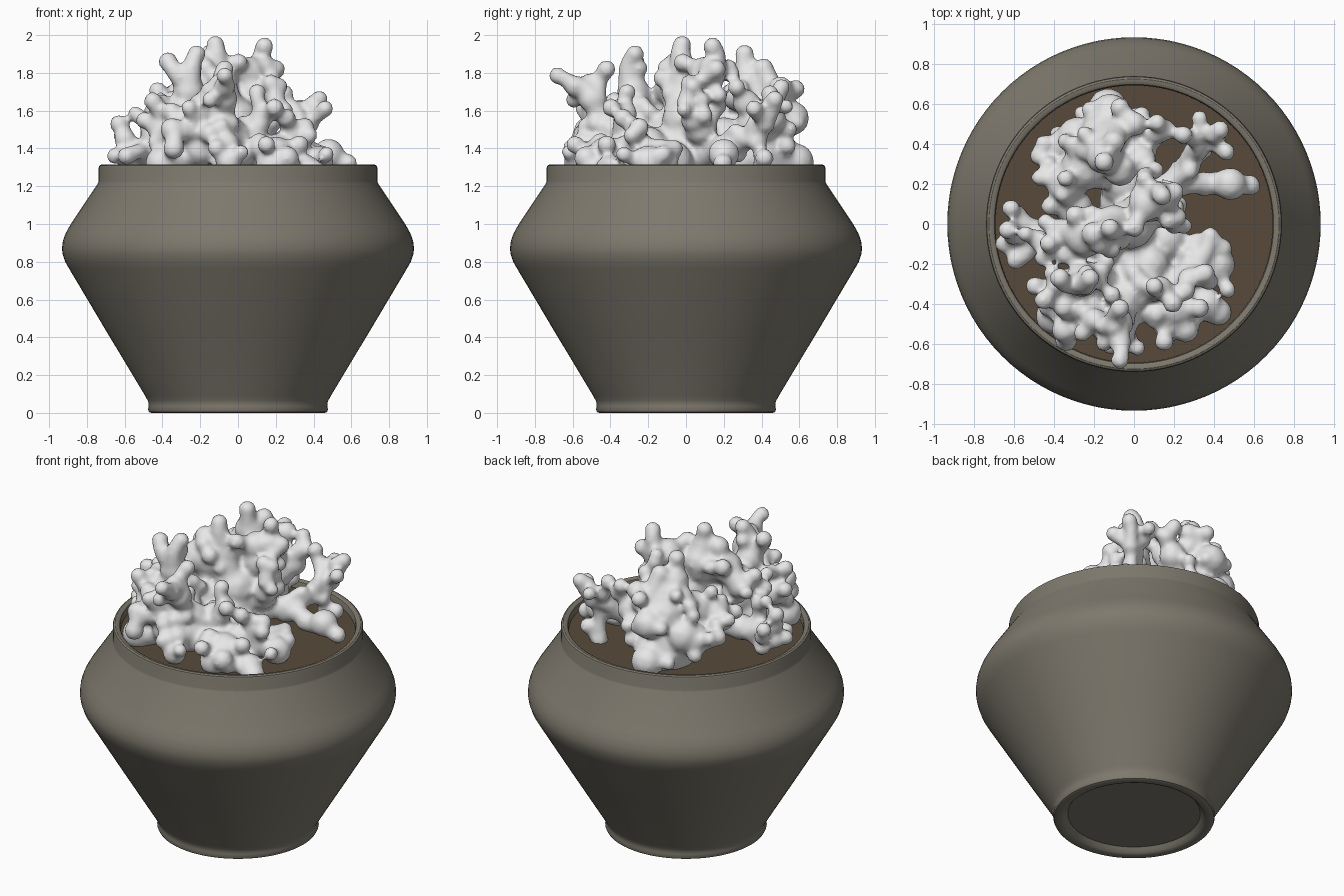
import bpy, bmesh, math, random
from mathutils import Vector

random.seed(11)


def material(name, rgb):
    m = bpy.data.materials.new(name)
    m.diffuse_color = (*rgb, 1)
    return m


def add_object(name, me, mat):
    ob = bpy.data.objects.new(name, me)
    bpy.context.collection.objects.link(ob)
    me.materials.append(mat)
    bpy.ops.object.select_all(action='DESELECT')
    ob.select_set(True)
    bpy.context.view_layer.objects.active = ob
    return ob


def lathe(name, profile, mat, n=96):
    bm = bmesh.new()
    rings = []
    for r, z in profile:
        if r == 0:
            rings.append([bm.verts.new((0, 0, z))] * n)
        else:
            rings.append([bm.verts.new((r * math.cos(2 * math.pi * i / n),
                                        r * math.sin(2 * math.pi * i / n), z)) for i in range(n)])
    for a, b in zip(rings, rings[1:]):
        for i in range(n):
            j = (i + 1) % n
            bm.faces.new(dict.fromkeys((a[i], a[j], b[j], b[i])))
    me = bpy.data.meshes.new(name)
    bm.to_mesh(me)
    bm.free()
    add_object(name, me, mat)
    bpy.ops.object.shade_smooth_by_angle(angle=math.radians(32))


clay = material("grey_brown_clay", (0.207, 0.190, 0.153))
earth = material("brown_soil", (0.095, 0.068, 0.042))
white = material("off_white", (0.8, 0.8, 0.8))

# Pot: recessed foot, flared body, rounded shoulder, upright rim
lathe("pot", [(0, .035), (.39, .035), (.40, .025), (.412, .008), (.43, 0), (.46, 0), (.471, .005),
              (.476, .016), (.474, .035), (.473, .05), (.478, .065), (.49, .088), (.70, .437),
              (.895, .765), (.915, .80), (.928, .84), (.932, .87), (.927, .91), (.913, .95),
              (.888, .995), (.742, 1.215), (.738, 1.225), (.738, 1.298), (.734, 1.309),
              (.724, 1.315), (.708, 1.314), (.697, 1.307), (.692, 1.295), (.692, 1.2)], clay)

# Soil
lathe("soil", [(.693, 1.266), (.35, 1.268), (0, 1.27)], earth)

# Branching plant: overlapping balls fused by a remesh
unit = bmesh.new()
bmesh.ops.create_icosphere(unit, subdivisions=2, radius=1)
unit.verts.index_update()
ball_verts = [v.co.copy() for v in unit.verts]
ball_faces = [[v.index for v in f.verts] for f in unit.faces]
unit.free()
verts, faces = [], []


def ball(p, r):
    k = len(verts)
    verts.extend([p + v * r for v in ball_verts])
    faces.extend([[i + k for i in f] for f in ball_faces])


def jitter(a):
    return Vector([random.uniform(-a, a) for _ in range(3)])


def tube(p, q, r, s):
    # slightly crooked segment with a narrower waist
    length = (q - p).length
    bend = jitter(.2 * length)
    steps = max(2, math.ceil(length / 0.03))
    for i in range(steps + 1):
        t = i / steps
        w = math.sin(math.pi * t)
        ball(p.lerp(q, t) + bend * w, (r + (s - r) * t) * (1 - .15 * w))


def knobs(q, s, count):
    # short ball-ended stubs pointing outwards from the middle
    for _ in range(count):
        d = (q - Vector((0, 0, 1.3))).normalized() * .8 + jitter(1)
        d.normalize()
        e = q + d * (s + random.uniform(.025, .065))
        h = math.hypot(e.x, e.y)
        if h < .63 and 1.3 < e.z < 1.86 - .5 * max(0, h - .3):
            tube(q + d * s * .5, e, min(s, .05), .038)
            ball(e, random.uniform(.042, .056))


def grow(*nodes):
    pts = [(Vector(n[:3]), n[3] * 1.08) for n in nodes]
    for (p, r), (q, s) in zip(pts, pts[1:]):
        tube(p, q, r, s)
        ball(q, s * 1.1)
        knobs(q, s, 2)


def lumps(*nodes):
    for *p, r in nodes:
        ball(Vector(p), r)
        knobs(Vector(p), r, 3)


# middle
grow((0, -.05, 1.3, .14), (-.02, 0, 1.55, .11), (-.1, 0, 1.75, .085), (-.12, -.02, 1.95, .043))
grow((-.02, 0, 1.55, .1), (.08, .1, 1.7, .08), (.13, .14, 1.82, .065), (.14, .14, 1.94, .043))
grow((.13, .14, 1.78, .065), (.2, .16, 1.82, .045))
grow((-.1, 0, 1.7, .08), (-.24, -.07, 1.72, .085), (-.36, -.05, 1.64, .07))
grow((-.24, -.07, 1.7, .08), (-.2, -.05, 1.85, .055))
grow((.08, .1, 1.6, .07), (.17, .04, 1.55, .06), (.2, .0, 1.64, .045))
lumps((.06, .1, 1.8, .09), (-.22, -.06, 1.72, .085), (-.3, -.08, 1.58, .085), (-.3, .08, 1.48, .1),
      (.12, .08, 1.5, .09), (-.15, -.1, 1.5, .1))
# right and front right
grow((0, 0, 1.4, .1), (.15, -.08, 1.33, .1), (.3, -.22, 1.36, .08), (.42, -.2, 1.33, .075))
grow((.3, -.2, 1.38, .07), (.38, -.06, 1.4, .04))
grow((.28, -.25, 1.42, .07), (.27, -.27, 1.51, .045))
grow((0, -.1, 1.4, .1), (.05, -.3, 1.45, .08), (.13, -.32, 1.58, .055))
grow((.05, -.3, 1.38, .1), (.2, -.42, 1.36, .09), (.26, -.53, 1.35, .055))
grow((.2, -.4, 1.33, .1), (.36, -.4, 1.28, .075), (.42, -.44, 1.26, .06))
lumps((.08, -.2, 1.42, .1), (.2, -.3, 1.38, .1), (.18, -.5, 1.31, .09), (.0, -.42, 1.38, .09))
# front
grow((0, -.1, 1.4, .1), (-.05, -.38, 1.5, .07), (-.07, -.5, 1.66, .06), (-.07, -.59, 1.73, .05),
     (-.07, -.68, 1.785, .04))
grow((-.07, -.48, 1.66, .06), (-.07, -.42, 1.82, .043))
grow((-.05, -.38, 1.45, .08), (-.06, -.54, 1.42, .06), (-.05, -.58, 1.33, .06))
# front left
grow((-.1, -.1, 1.4, .1), (-.25, -.3, 1.5, .09), (-.26, -.28, 1.7, .075), (-.22, -.27, 1.9, .043))
grow((-.26, -.28, 1.72, .065), (-.37, -.27, 1.86, .045))
grow((-.25, -.3, 1.5, .08), (-.4, -.34, 1.5, .07), (-.45, -.38, 1.65, .043))
grow((-.25, -.3, 1.45, .09), (-.22, -.45, 1.52, .08), (-.2, -.48, 1.63, .055))
grow((-.22, -.44, 1.48, .07), (-.35, -.53, 1.5, .055), (-.34, -.58, 1.4, .05))
grow((-.25, -.3, 1.35, .1), (-.4, -.46, 1.32, .08))
lumps((-.3, -.3, 1.58, .09), (-.17, -.28, 1.5, .09), (-.35, -.42, 1.45, .09), (-.2, -.43, 1.4, .1))
# left
grow((-.1, -.05, 1.38, .1), (-.35, -.07, 1.36, .07), (-.5, -.04, 1.38, .06),
     (-.6, -.05, 1.45, .05), (-.63, -.03, 1.53, .043))
grow((-.5, -.04, 1.38, .06), (-.58, .05, 1.4, .04))
grow((-.54, -.05, 1.4, .05), (-.65, -.1, 1.36, .04))
grow((-.5, -.06, 1.38, .05), (-.59, -.18, 1.36, .043))
grow((-.43, -.06, 1.38, .06), (-.47, -.08, 1.54, .045))
# back
grow((-.05, .1, 1.38, .12), (-.13, .38, 1.38, .17), (-.14, .43, 1.58, .12), (-.15, .34, 1.76, .08),
     (-.15, .31, 1.9, .045))
grow((-.14, .43, 1.6, .11), (-.1, .41, 1.82, .05))
grow((-.12, .43, 1.52, .13), (-.12, .56, 1.56, .08))
grow((-.12, .46, 1.58, .09), (0, .5, 1.72, .055))
grow((-.12, .45, 1.36, .14), (-.13, .58, 1.33, .085))
grow((-.1, .43, 1.48, .11), (.08, .45, 1.56, .07), (.15, .47, 1.66, .05))
grow((-.13, .4, 1.48, .11), (-.33, .39, 1.45, .085), (-.47, .34, 1.48, .045))
grow((-.15, .35, 1.48, .12), (-.34, .2, 1.55, .085))
lumps((-.25, .28, 1.58, .12), (-.28, .43, 1.48, .11), (0, .38, 1.52, .12), (.04, .32, 1.64, .075),
      (-.07, .27, 1.68, .085), (-.05, .2, 1.45, .12))
# back right
grow((.05, .1, 1.38, .09), (.2, .2, 1.4, .065), (.28, .32, 1.45, .05), (.38, .42, 1.53, .045),
     (.43, .47, 1.66, .042))
grow((.3, .35, 1.47, .05), (.3, .43, 1.6, .038))
grow((.38, .42, 1.55, .045), (.46, .36, 1.61, .04))
grow((.2, .2, 1.38, .07), (.35, .2, 1.35, .055), (.48, .2, 1.37, .072))
grow((.36, .4, 1.5, .04), (.34, .4, 1.27, .045))

mesh = bpy.data.meshes.new("branching_plant")
mesh.from_pydata(verts, [], faces)
coral = add_object("branching_plant", mesh, white)
rm = coral.modifiers.new("fuse", 'REMESH')
rm.mode = 'VOXEL'
rm.voxel_size = 0.016
rm.use_smooth_shade = True
sm = coral.modifiers.new("soften", 'SMOOTH')
sm.factor = 0.5
sm.iterations = 5
bpy.ops.object.convert(target='MESH')
coral.data.polygons.foreach_set("use_smooth", [True] * len(coral.data.polygons))
